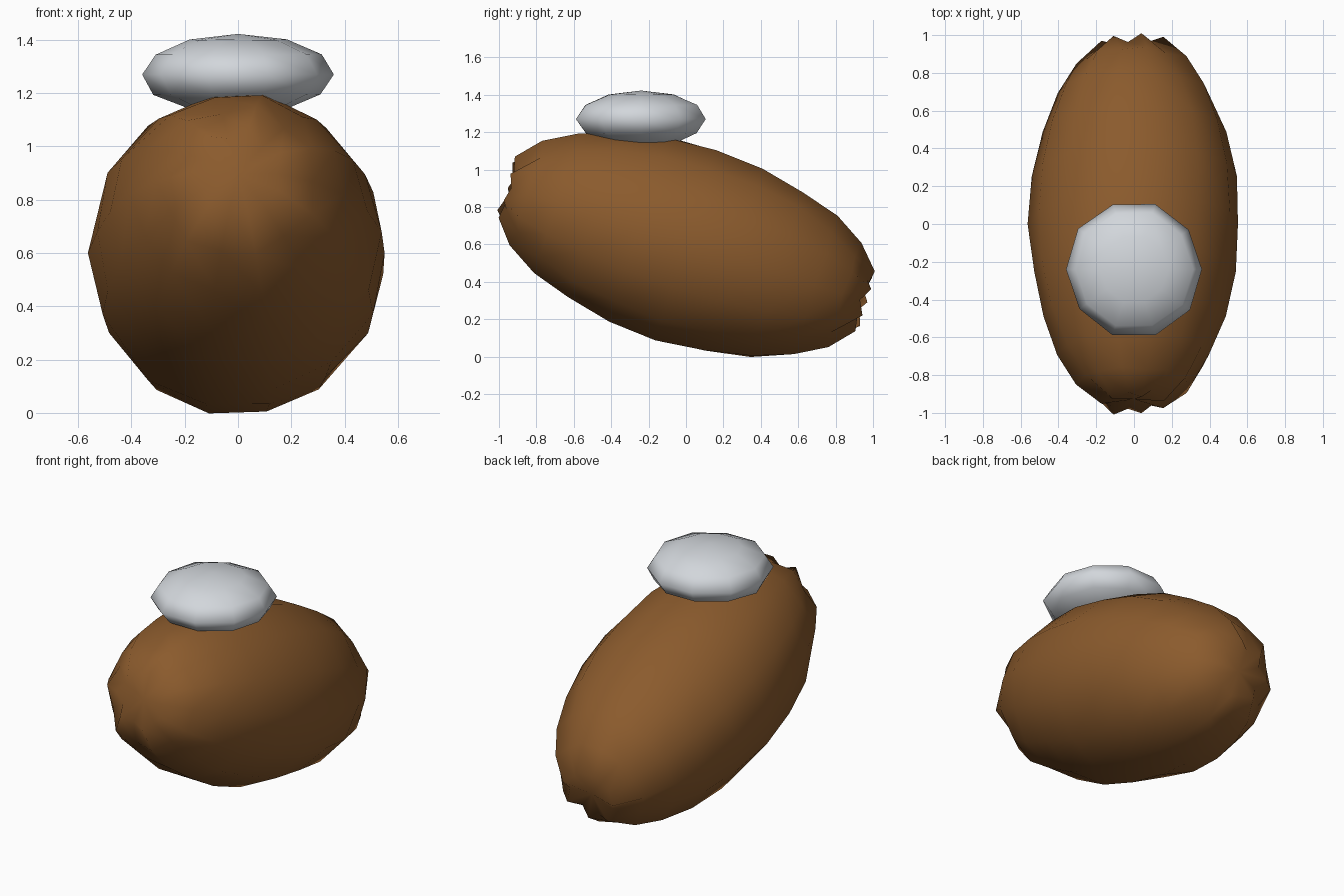
import bpy
import math
import random
from mathutils import Matrix, Vector

random.seed(4)
if "Cube" in bpy.data.objects:
    bpy.data.objects.remove(bpy.data.objects["Cube"], do_unlink=True)


def material(name, colour):
    mat = bpy.data.materials.new(name)
    mat.use_nodes = True
    mat.diffuse_color = colour
    mat.node_tree.nodes["Principled BSDF"].inputs["Base Color"].default_value = colour
    return mat


def lumpy_ball(name, segments, rings, size, place, shape, mat):
    """Faceted ball whose unit vertices pass through shape(), then scale and place."""
    bpy.ops.mesh.primitive_uv_sphere_add(segments=segments, ring_count=rings)
    obj = bpy.context.object
    obj.name = obj.data.name = name
    scale = Matrix.Diagonal((*size, 1))
    # Quarter turn puts a corner of the rim on each side
    turn = Matrix.Rotation(math.pi / 2, 4, "Z")
    for v in obj.data.vertices:
        v.co = place @ scale @ shape(turn @ v.co)
    obj.data.materials.append(mat)
    bpy.ops.object.shade_smooth()
    return obj


SEGMENTS = 14


def body_shape(co):
    # Slightly full ends, puckered by ribs running into a dented pole
    width = math.hypot(co.x, co.y)
    if width < 0.01:
        return co * 0.95
    rib = 1 if round(math.atan2(co.y, co.x) / math.tau * SEGMENTS) % 2 else -1
    end = abs(co.z) ** 6
    swell = 1 + end * (0.14 + 0.12 * rib) + random.uniform(-0.018, 0.018)
    stretch = 1 + end * (0.022 * rib + random.uniform(-0.015, 0.015))
    return Vector((co.x * swell, co.y * swell, co.z * stretch))


def topping_shape(co):
    return co * random.uniform(0.99, 1.02)


brown = material("baked_brown", (0.258, 0.104, 0.026, 1))
cream = material("cream_white", (0.645, 0.675, 0.71, 1))

# Long body, lying front to back with its front end raised
tilt = Matrix.Translation((0, 0, 0.6)) @ Matrix.Rotation(math.radians(72.3), 4, "X")
lumpy_ball("body", SEGMENTS, 12, (0.555, 0.545, 1.025), tilt, body_shape, brown)

# Flattened dollop resting on top
seat = Matrix.Translation((0, -0.24, 1.27))
lumpy_ball("topping", 10, 6, (0.36, 0.36, 0.15), seat, topping_shape, cream)
